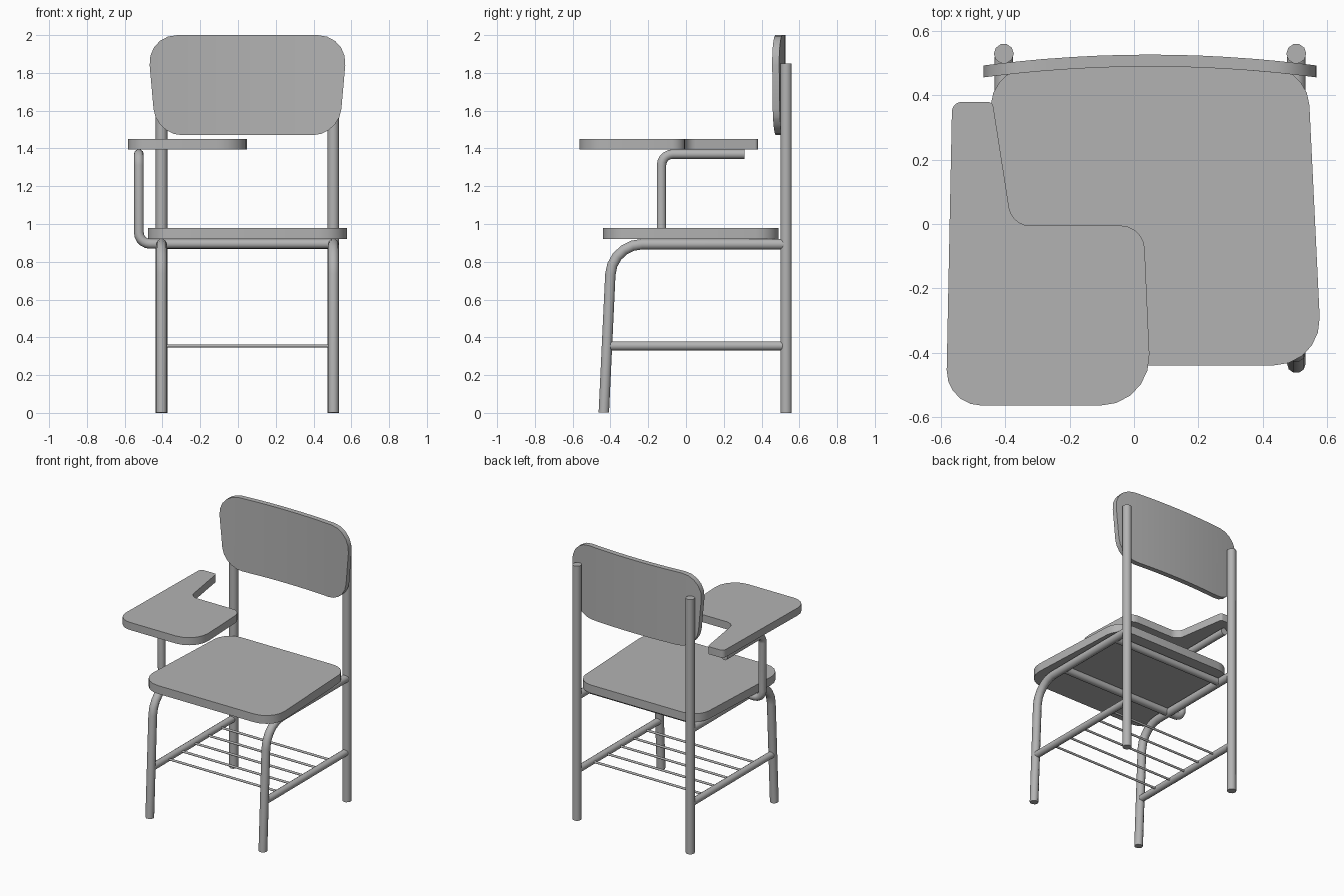
import bpy, bmesh
from mathutils import Vector

if "Cube" in bpy.data.objects:
    bpy.data.objects.remove(bpy.data.objects["Cube"])

grey = bpy.data.materials.new("plain grey")
grey.use_nodes = True
colour = (0.45, 0.45, 0.45, 1)
grey.diffuse_color = colour
grey.node_tree.nodes["Principled BSDF"].inputs["Base Color"].default_value = colour

MID = 0.05      # middle of the seat and frame
POST = 0.455    # frame half width


def fillet(before, corner, after, size, steps=5):
    """Points of a rounded corner."""
    a = corner + (before - corner).normalized() * size
    b = corner + (after - corner).normalized() * size
    p, q = a.lerp(corner, 0.55), b.lerp(corner, 0.55)
    pts = []
    for i in range(steps + 1):
        t = i / steps
        s = 1 - t
        pts.append(a * s**3 + p * 3 * s * s * t + q * 3 * s * t * t + b * t**3)
    return pts


def finish(obj):
    bpy.ops.object.select_all(action="DESELECT")
    obj.select_set(True)
    bpy.context.view_layer.objects.active = obj
    if obj.type == "CURVE":
        bpy.ops.object.convert(target="MESH")
        obj = bpy.context.object
    bpy.ops.object.shade_smooth_by_angle(angle=0.75)
    return obj


def tube(name, points, radius, bend=0):
    """Round bar along a path with rounded bends."""
    v = [Vector(p) for p in points]
    path = [v[0]]
    for i in range(1, len(v) - 1):
        path += fillet(v[i - 1], v[i], v[i + 1], bend)
    path.append(v[-1])
    curve = bpy.data.curves.new(name, "CURVE")
    curve.dimensions = "3D"
    curve.bevel_depth = radius
    curve.bevel_resolution = 3
    curve.use_fill_caps = True
    spline = curve.splines.new("POLY")
    spline.points.add(len(path) - 1)
    for sp, p in zip(spline.points, path):
        sp.co = (*p, 1)
    curve.materials.append(grey)
    obj = bpy.data.objects.new(name, curve)
    bpy.context.collection.objects.link(obj)
    return finish(obj)


def slab(name, corners, low, high, place=None, cuts=()):
    """Rounded outline given thickness; place bends it into position."""
    v = [Vector((x, y, low)) for x, y, size in corners]
    outline = []
    for i, (x, y, size) in enumerate(corners):
        outline += fillet(v[i - 1], v[i], v[(i + 1) % len(v)], size)
    bm = bmesh.new()
    face = bm.faces.new([bm.verts.new(p) for p in outline])
    top = bmesh.ops.extrude_face_region(bm, geom=[face])["geom"]
    for vert in [g for g in top if isinstance(g, bmesh.types.BMVert)]:
        vert.co.z = high
    for x in cuts:
        bmesh.ops.bisect_plane(bm, geom=bm.verts[:] + bm.edges[:] + bm.faces[:],
                               plane_co=(x, 0, 0), plane_no=(1, 0, 0))
    if place:
        for vert in bm.verts:
            vert.co = place(vert.co)
    bmesh.ops.recalc_face_normals(bm, faces=bm.faces)
    mesh = bpy.data.meshes.new(name)
    bm.to_mesh(mesh)
    bm.free()
    mesh.materials.append(grey)
    obj = bpy.data.objects.new(name, mesh)
    bpy.context.collection.objects.link(obj)
    return finish(obj)


def mirrored(half):
    """Complete a symmetric outline from its left half."""
    return ([(MID + x, y, s) for x, y, s in half]
            + [(MID - x, y, s) for x, y, s in reversed(half)])


# Seat
slab("seat", mirrored([(0.535, -0.44, 0.15), (0.49, 0.49, 0.12)]), 0.92, 0.98)

# Backrest, gently curved across its width
def bend_back(co):
    u = (co.x - MID) / 0.527
    return Vector((co.x, 0.49 - 0.035 * u * u + co.z, co.y))

slab("backrest", mirrored([(0.485, 1.47, 0.14), (0.532, 2.0, 0.16)]), 0, 0.037,
     bend_back, [MID + 0.08 * i for i in range(-6, 7)])

# Writing tablet
slab("writing_tablet", [
    (-0.566, 0.38, 0.03), (-0.44, 0.38, 0.015), (-0.38, -0.005, 0.055),
    (0.03, -0.005, 0.07), (0.055, -0.565, 0.16), (-0.585, -0.565, 0.11),
], 1.395, 1.45)

# Side frames
for side, sign in (("left", 1), ("right", -1)):
    x = MID + sign * POST
    tube(side + "_back_post", [(x, 0.53, 0), (x, 0.53, 1.85)], 0.031)
    tube(side + "_front_leg",
         [(x, -0.435, 0.002), (x, -0.393, 0.893), (x, 0.52, 0.893)], 0.029, 0.16)
    tube(side + "_lower_rail", [(x, -0.405, 0.355), (x, 0.52, 0.355)], 0.025)

# Tablet support and seat cross bar
tube("tablet_support", [(-0.525, 0.31, 1.37), (-0.525, -0.13, 1.37),
                        (-0.525, -0.13, 0.895), (MID + POST, -0.13, 0.895)], 0.026, 0.06)
tube("seat_cross_bar", [(MID - POST, 0.4, 0.893), (MID + POST, 0.4, 0.893)], 0.026)

# Book rack rods
for i in range(5):
    y = -0.24 + 0.15 * i
    tube(f"rack_rod_{i + 1}", [(MID - POST, y, 0.355), (MID + POST, y, 0.355)], 0.008)
